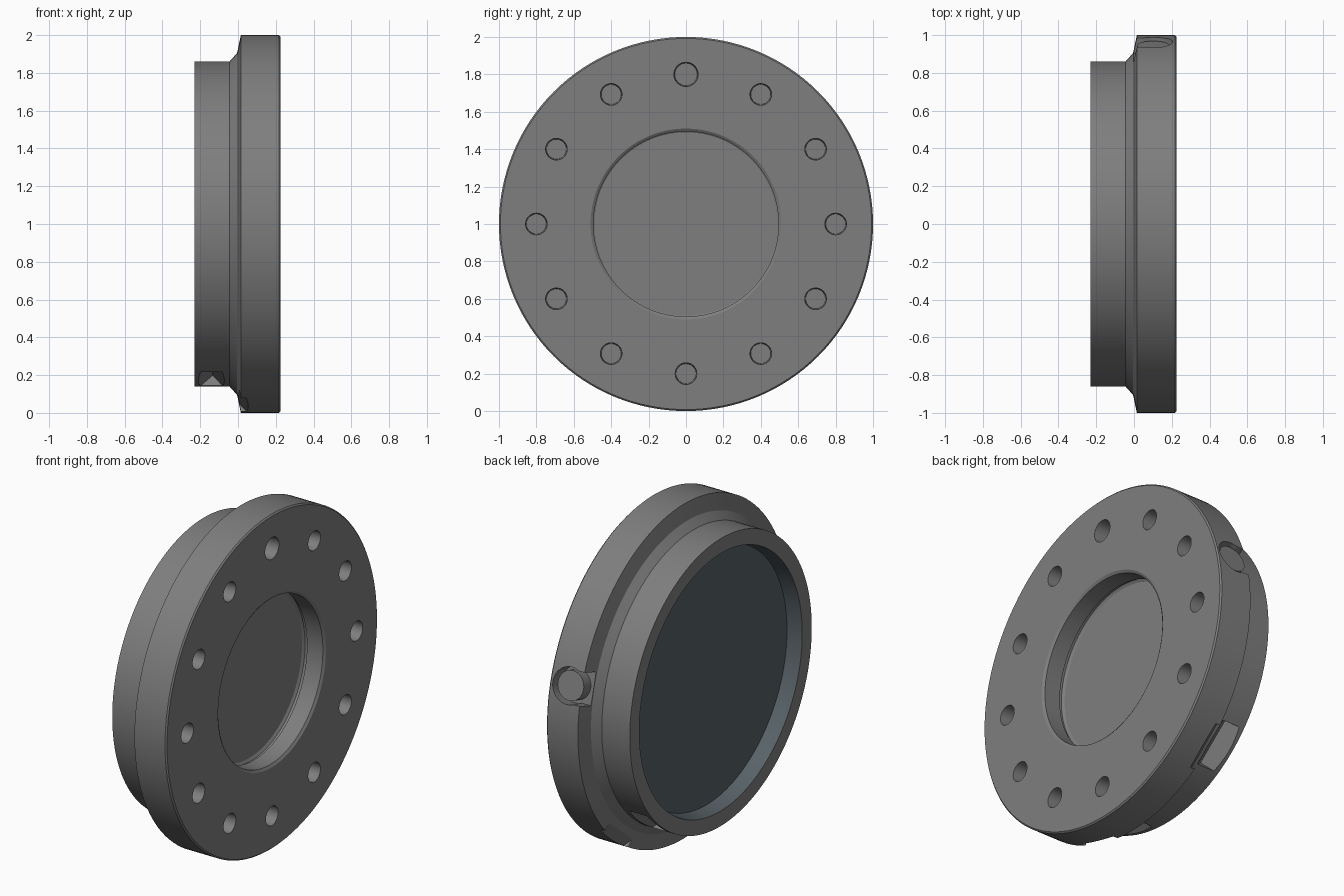
import bpy, bmesh, math
from mathutils import Matrix, Vector

cube = bpy.data.objects.get("Cube")
if cube:
    bpy.data.objects.remove(cube, do_unlink=True)

CENTRE = Matrix.Translation((0, 0, 1))


def material(name, colour):
    m = bpy.data.materials.new(name)
    m.use_nodes = True
    m.diffuse_color = (*colour, 1)
    m.node_tree.nodes["Principled BSDF"].inputs["Base Color"].default_value = (*colour, 1)
    return m


metal = material("grey metal", (0.21, 0.21, 0.21))
glass = material("dark blue glass", (0.095, 0.12, 0.135))


def make_object(name, bm, mats):
    bmesh.ops.recalc_face_normals(bm, faces=bm.faces)
    mesh = bpy.data.meshes.new(name)
    bm.to_mesh(mesh)
    bm.free()
    for m in mats:
        mesh.materials.append(m)
    obj = bpy.data.objects.new(name, mesh)
    bpy.context.collection.objects.link(obj)
    return obj


def lathe(profile, steps=128):
    """Closed (x, radius) profile turned about the x axis."""
    bm = bmesh.new()
    verts = [bm.verts.new((x, 0, r)) for x, r in profile]
    edges = [bm.edges.new(pair) for pair in zip(verts, verts[1:])]
    bmesh.ops.spin(bm, geom=verts + edges, cent=(0, 0, 0), axis=(1, 0, 0),
                   angle=math.tau, steps=steps, use_duplicate=False)
    bmesh.ops.remove_doubles(bm, verts=bm.verts, dist=1e-4)
    bmesh.ops.dissolve_degenerate(bm, edges=bm.edges, dist=1e-5)
    bmesh.ops.transform(bm, matrix=CENTRE, verts=bm.verts)
    return bm


def radial(angle):
    """Frame at the centre whose z axis points outward at an angle from +y."""
    return CENTRE @ Matrix.Rotation(angle - math.pi / 2, 4, "X")


def add_cylinder(bm, matrix, r1, r2, depth, segments=40):
    bmesh.ops.create_cone(bm, cap_ends=True, segments=segments, radius1=r1,
                          radius2=r2, depth=depth, matrix=matrix)


def add_box(bm, matrix, size):
    bmesh.ops.create_cube(bm, size=1, matrix=matrix @ Matrix.Diagonal((*size, 1)))


# Flanged housing with a recess on each side
housing_profile = [
    (0.08, 0), (0.08, 0.49), (0.09, 0.505), (0.105, 0.505), (0.11, 0.495),
    (0.215, 0.495), (0.225, 0.51), (0.225, 0.992), (0.217, 1), (0.015, 1),
    (-0.005, 0.905), (-0.045, 0.86), (-0.23, 0.86), (-0.23, 0.77),
    (-0.14, 0.755), (-0.14, 0),
]
housing = make_object("housing", lathe(housing_profile), [metal, glass])
for face in housing.data.polygons:
    c = face.center - Vector((0, 0, 1))
    inside = math.hypot(c.y, c.z) < 0.768 and c.x < -0.13
    face.material_index = 1 if inside else 0

# Cutter: ring of slightly tapered bolt holes, the top one larger
bm = bmesh.new()
for i in range(12):
    r = 0.066 if i == 3 else 0.059
    place = (radial(i * math.tau / 12) @ Matrix.Translation((0.185, 0, 0.8))
             @ Matrix.Rotation(math.pi / 2, 4, "Y"))
    add_cylinder(bm, place, r - 0.006, r, 0.12, 32)
bolt_cutter = make_object("bolt_hole_cutter", bm, [metal])

# Cutter: round side pocket, open towards the tube
SIDE = math.radians(15)
bm = bmesh.new()
add_cylinder(bm, radial(SIDE) @ Matrix.Translation((0.1, 0, 1.01)), 0.105, 0.105, 0.2)
pocket_cutter = make_object("pocket_cutter", bm, [metal])
bm = bmesh.new()
add_box(bm, radial(SIDE) @ Matrix.Translation((0.0, 0, 1.01)), (0.2, 0.19, 0.2))
slot_cutter = make_object("slot_cutter", bm, [metal])

# Cutter: slanted flats across the shoulder edge
bm = bmesh.new()
for degrees in (-50, -105):
    place = (radial(math.radians(degrees)) @ Matrix.Translation((0, 0, 0.94))
             @ Matrix.Rotation(math.radians(-48), 4, "Y")
             @ Matrix.Translation((0, 0, 0.1)))
    add_box(bm, place, (0.4, 0.28, 0.2))
flat_cutter = make_object("flat_cutter", bm, [metal])

cutters = [bolt_cutter, pocket_cutter, slot_cutter, flat_cutter]
for cutter in cutters:
    cutter.hide_render = True
    mod = housing.modifiers.new(cutter.name, "BOOLEAN")
    mod.operation = "DIFFERENCE"
    mod.solver = "EXACT"
    mod.object = cutter

# Bake the cuts and drop the cutters
graph = bpy.context.evaluated_depsgraph_get()
baked = bpy.data.meshes.new_from_object(housing.evaluated_get(graph))
housing.modifiers.clear()
housing.data = baked
for cutter in cutters:
    bpy.data.objects.remove(cutter, do_unlink=True)

# Plug sitting in the side pocket
bm = bmesh.new()
add_cylinder(bm, radial(SIDE) @ Matrix.Translation((0.1, 0, 0.93)), 0.085, 0.085, 0.1)
plug = make_object("side_plug", bm, [metal])

# Smooth round surfaces, keep edges sharp
for obj in (housing, plug):
    bpy.ops.object.select_all(action="DESELECT")
    obj.select_set(True)
    bpy.context.view_layer.objects.active = obj
    bpy.ops.object.shade_smooth_by_angle(angle=math.radians(25))
